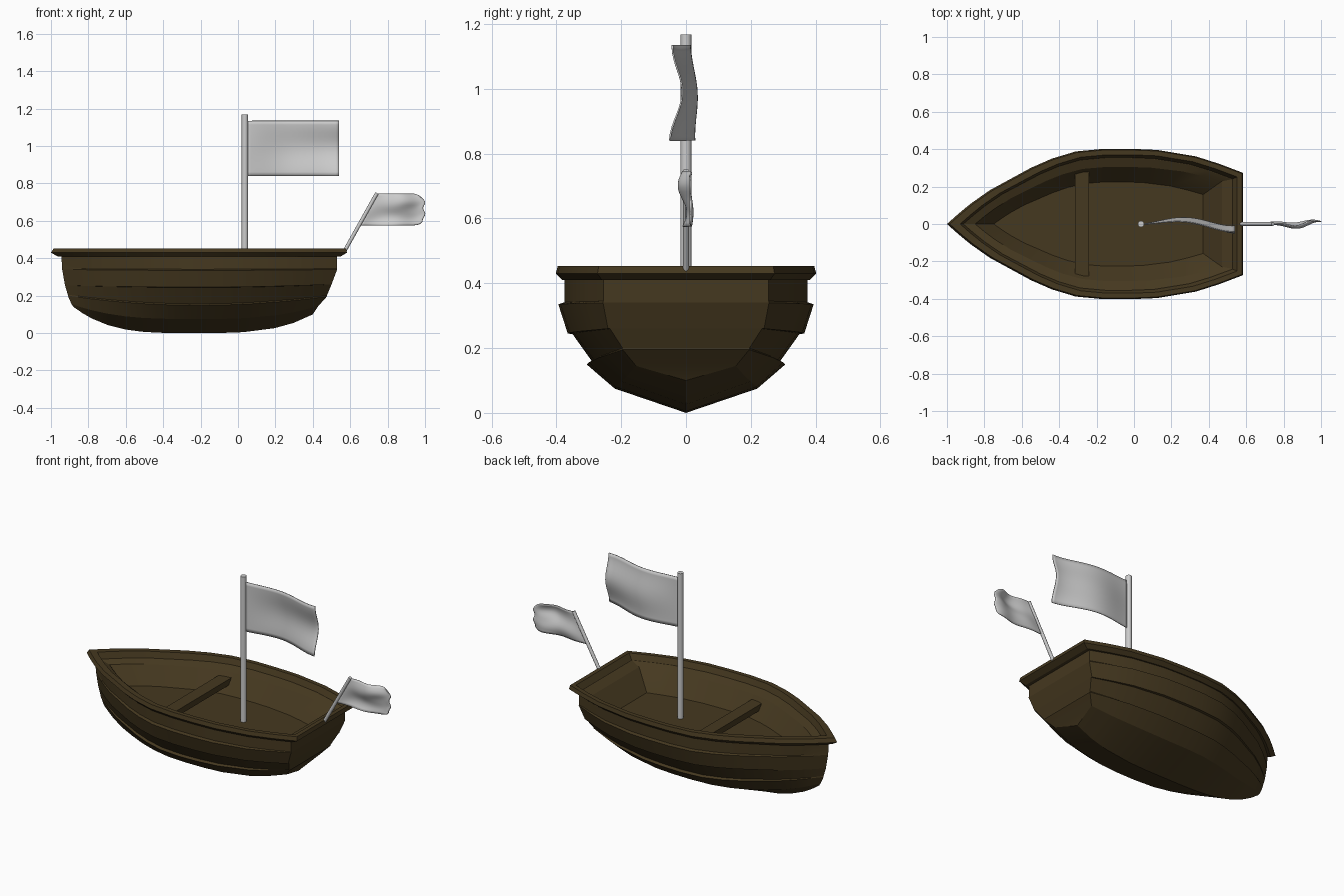
import bpy, bmesh, math
from mathutils import Vector

if "Cube" in bpy.data.objects:
    bpy.data.objects.remove(bpy.data.objects["Cube"])

wood = bpy.data.materials.new("dark_wood")
wood.diffuse_color = (0.06, 0.04, 0.014, 1)
wood.use_nodes = True
wood.node_tree.nodes["Principled BSDF"].inputs["Base Color"].default_value = wood.diffuse_color

# Half-width of the boat along its length (0 = bow, 1 = stern)
PLAN = [(0, 0), (.04, .14), (.08, .27), (.145, .45), (.215, .6), (.285, .75), (.355, .87),
        (.435, .965), (.53, 1), (.62, 1), (.71, .985), (.84, .9), (.92, .8), (1, .68)]


def finish(name, bm, mat=None, angle=30):
    bmesh.ops.recalc_face_normals(bm, faces=bm.faces)
    me = bpy.data.meshes.new(name)
    bm.to_mesh(me)
    bm.free()
    ob = bpy.data.objects.new(name, me)
    bpy.context.collection.objects.link(ob)
    if mat:
        me.materials.append(mat)
    bpy.ops.object.select_all(action='DESELECT')
    ob.select_set(True)
    bpy.context.view_layer.objects.active = ob
    bpy.ops.object.shade_smooth_by_angle(angle=math.radians(angle))
    return ob


def ring(bm, xb, xs, w, ws, zb, zm, zs, p):
    """One plank line: stern - bow - stern, with sheer at both ends."""
    side = []
    for t, s in PLAN:
        if t > .53:
            s = 1 - (1 - s) * (1 - ws) / .32
        u = abs(t - .5) * 2
        z = zm + ((zb if t < .5 else zs) - zm) * u ** p
        side.append((xb + (xs - xb) * t, w * s, z))
    pts = side[::-1] + [(x, -y, z) for x, y, z in side[1:]]
    return [bm.verts.new(q) for q in pts]


def loft(name, rows, closed=False):
    bm = bmesh.new()
    rings = [ring(bm, *r) for r in rows]
    n = len(rings[0])
    pairs = list(zip(rings, rings[1:]))
    if closed:
        pairs.append((rings[-1], rings[0]))
    for a, b in pairs:
        for i in range(n):
            j = (i + 1) % n
            bm.faces.new((a[i], a[j], b[j], b[i]))
    bmesh.ops.remove_doubles(bm, verts=bm.verts, dist=.0005)
    return finish(name, bm, wood, 17)


# Overlapping-plank hull: bow x, stern x, half width, stern ratio, z bow/mid/stern, curve power
loft("hull", [
    (-.88, .40, 0, .68, .14, 0, .10, 3.5),
    (-.89, .43, .22, .70, .155, .075, .145, 3),
    (-.91, .475, .305, .64, .20, .148, .195, 2),
    (-.91, .475, .288, .68, .205, .156, .20, 2),
    (-.925, .50, .35, .67, .255, .243, .26, 2),
    (-.925, .50, .365, .66, .255, .245, .26, 2),
    (-.94, .53, .394, .65, .34, .335, .34, 2),
    (-.94, .53, .375, .68, .345, .341, .345, 2),
    (-.945, .53, .375, .68, .42, .42, .42, 2),
    (-.93, .525, .352, .68, .42, .42, .42, 2),
    (-.85, .47, .305, .75, .40, .40, .40, 2),
    (-.75, .37, .225, .70, .30, .30, .30, 2),
    (-.65, .30, 0, .68, .30, .30, .30, 2)])

# Gunwale rim
loft("gunwale", [
    (-.965, .55, .382, .68, .41, .41, .41, 1),
    (-1.0, .583, .402, .68, .43, .43, .43, 1),
    (-.985, .577, .396, .68, .453, .453, .453, 1),
    (-.93, .552, .37, .68, .453, .453, .453, 1),
    (-.91, .52, .35, .68, .41, .41, .41, 1)], closed=True)

# Seat
bm = bmesh.new()
bmesh.ops.create_cube(bm, size=1)
for v in bm.verts:
    v.co = Vector((v.co.x * .075 - .277, v.co.y * .565, v.co.z * .035 + .36))
finish("seat", bm, wood)


# Mast and flag staff
def pole(name, a, b, r):
    a, b = Vector(a), Vector(b)
    bm = bmesh.new()
    bmesh.ops.create_cone(bm, cap_ends=True, segments=16, radius1=r, radius2=r, depth=(b - a).length)
    rot = (b - a).to_track_quat('Z', 'Y')
    for v in bm.verts:
        v.co = rot @ v.co + (a + b) / 2
    return finish(name, bm, angle=40)


pole("mast", (.037, 0, .29), (.037, 0, 1.168), .017)
pole("stern_flag_staff", (.565, 0, .43), (.743, 0, .748), .01)


# Waving cloth flags
def cloth(name, fn, thick, nu=28, nv=14):
    bm = bmesh.new()
    g = [[bm.verts.new(fn(i / nu, j / nv)) for j in range(nv + 1)] for i in range(nu + 1)]
    for i in range(nu):
        for j in range(nv):
            bm.faces.new((g[i][j], g[i + 1][j], g[i + 1][j + 1], g[i][j + 1]))
    ob = finish(name, bm, angle=50)
    m = ob.modifiers.new("thickness", 'SOLIDIFY')
    m.thickness, m.offset = thick, 0


def main_flag(u, v):
    y = .05 * (.25 + .75 * u) * math.sin(1.5 * math.pi * u) - .018 * v * math.sin(math.pi * u)
    y += .035 * u * math.sin(math.pi * v) ** 2 + .008 * u * v
    return (.05 + .49 * u, y, .84 + .295 * v)


def stern_flag(u, v):
    left = .656 + .087 * v
    edge = abs(2 * v - 1)
    right = .995 - .025 * edge ** 8 + .006 * math.cos(5 * math.pi * v + .8)
    y = .018 * u * math.sin(2.5 * math.pi * u + .8) + .014 * math.sin(math.pi * u) * math.sin(2 * math.pi * v)
    z = .66 + (v - .5) * .17 * (1 - .12 * u ** 20)
    return (left + (right - left) * u, y, z)


cloth("main_flag", main_flag, .005)
cloth("stern_flag", stern_flag, .005)
